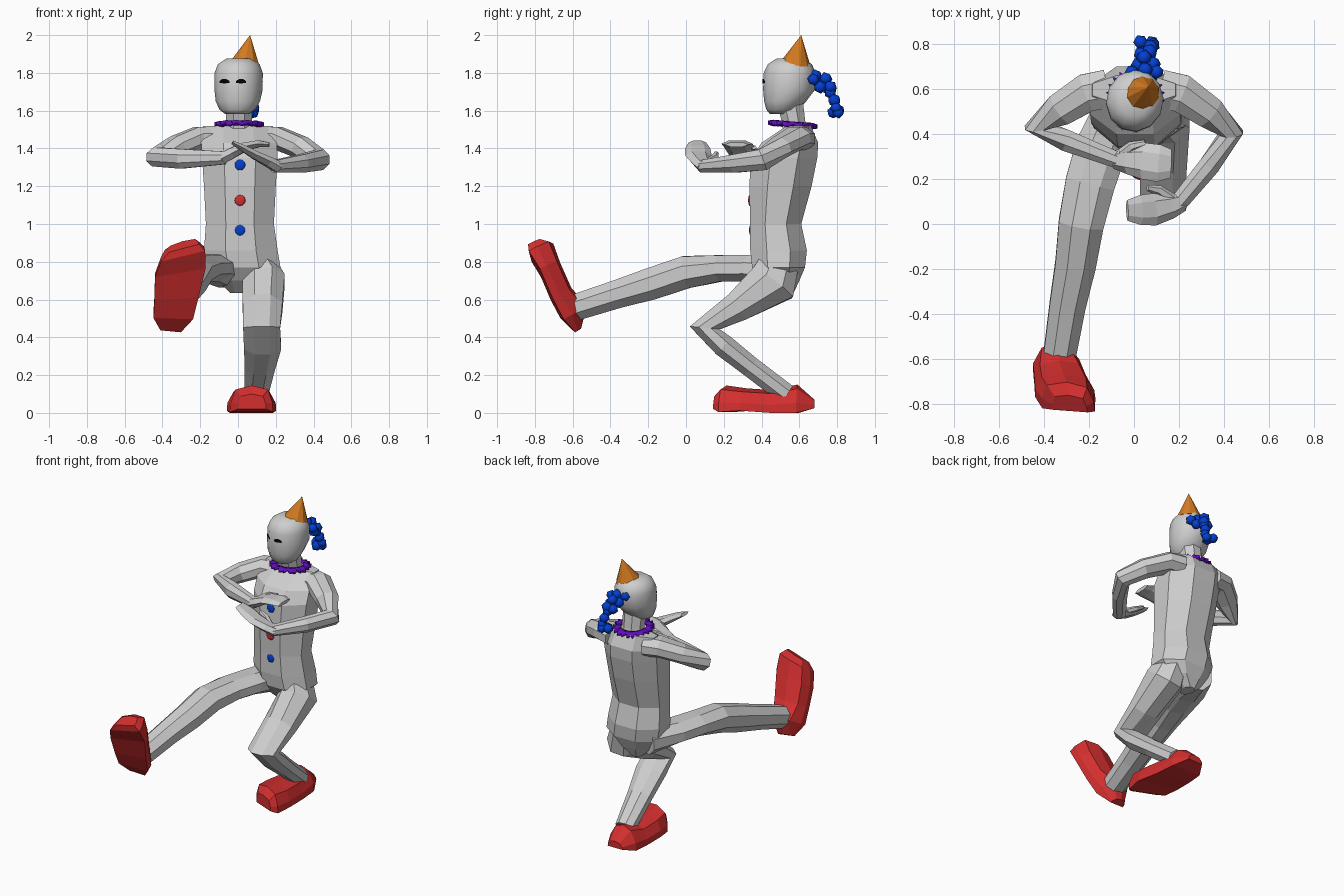
import bpy, bmesh, math, random
from mathutils import Vector, Matrix
from mathutils.bvhtree import BVHTree

if "Cube" in bpy.data.objects:
    bpy.data.objects.remove(bpy.data.objects["Cube"])

random.seed(4)


def material(name, rgb):
    m = bpy.data.materials.new(name)
    m.diffuse_color = (*rgb, 1)
    m.use_nodes = True
    m.node_tree.nodes["Principled BSDF"].inputs["Base Color"].default_value = m.diffuse_color
    return m


GREY = material("pale_grey", (0.62, 0.62, 0.62))
RED = material("red", (0.66, 0.028, 0.028))
BLUE = material("blue", (0.001, 0.05, 0.64))
PURPLE = material("purple", (0.13, 0.004, 0.56))
ORANGE = material("orange", (0.66, 0.20, 0.015))
BLACK = material("black", (0.001, 0.001, 0.001))


def finish(name, bm, mat, smooth=False):
    bmesh.ops.recalc_face_normals(bm, faces=bm.faces)
    for f in bm.faces:
        f.smooth = smooth
    me = bpy.data.meshes.new(name)
    bm.to_mesh(me)
    me.materials.append(mat)
    ob = bpy.data.objects.new(name, me)
    bpy.context.collection.objects.link(ob)
    return ob


def skin(name, rings, mat, closed=False, smooth=False):
    """Bridge rings of points, capping the ends unless the loop is closed."""
    bm = bmesh.new()
    vs = [[bm.verts.new(p) for p in r] for r in rings]
    n = len(vs[0])
    pairs = list(zip(vs, vs[1:])) + ([(vs[-1], vs[0])] if closed else [])
    for a, b in pairs:
        for i in range(n):
            j = (i + 1) % n
            bm.faces.new((a[i], a[j], b[j], b[i]))
    if not closed:
        bm.faces.new(vs[0])
        bm.faces.new(vs[-1])
    return finish(name, bm, mat, smooth)


def circle(n):
    """Unit polygon with flat sides facing the axes, scaled to fill its box."""
    k = 1 / math.cos(math.pi / n)
    return [(k * math.cos((i + .5) * math.tau / n), k * math.sin((i + .5) * math.tau / n))
            for i in range(n)]


def limb(name, stations, ref, mat=GREY, n=8):
    """Tube through (x, y, z, radius along ref, radius across ref)."""
    pts = [Vector(s[:3]) for s in stations]
    rings = []
    for i, s in enumerate(stations):
        t = Vector()
        if i > 0:
            t += (pts[i] - pts[i - 1]).normalized()
        if i < len(pts) - 1:
            t += (pts[i + 1] - pts[i]).normalized()
        t.normalize()
        u = (ref - t * ref.dot(t)).normalized()
        v = t.cross(u)
        rings.append([pts[i] + u * s[3] * a + v * s[4] * b for a, b in circle(n)])
    return skin(name, rings, mat)


def stack(name, sections, n, yaw=0.0, pivot=(0, 0), smooth=False):
    """Upright body from (z, centre x, centre y, half width, half depth)."""
    turn = Matrix.Translation((*pivot, 0)) @ Matrix.Rotation(yaw, 4, 'Z') @ Matrix.Translation((-pivot[0], -pivot[1], 0))
    return skin(name, [[turn @ Vector((cx + rx * a, cy + ry * b, z)) for a, b in circle(n)]
                       for z, cx, cy, rx, ry in sections], GREY, smooth=smooth)


X, Z = Vector((1, 0, 0)), Vector((0, 0, 1))

# Torso and neck
stack("torso", [(.635, .0, .52, .04, .05), (.70, .02, .50, .13, .10), (.77, .03, .49, .195, .14),
                (.86, .015, .49, .195, .15), (1.0, .01, .475, .18, .135), (1.2, .01, .50, .19, .165),
                (1.35, .01, .52, .20, .175), (1.43, .005, .55, .20, .15), (1.52, 0, .597, .185, .063)], 8)
stack("neck", [(1.48, .005, .58, .075, .065), (1.54, .005, .57, .068, .062), (1.64, .005, .55, .07, .07)], 8)

# Head, turned slightly to one side
head = stack("head", [(1.583, .005, .50, .062, .055), (1.605, .005, .51, .092, .082), (1.65, .005, .525, .114, .108),
                      (1.71, .005, .545, .123, .133), (1.80, .005, .548, .123, .133), (1.845, .005, .55, .107, .114),
                      (1.875, .005, .55, .065, .07)], 12, math.radians(-11), (.005, .555), True)

# Eyes: curved dark plates wrapped onto the face
hb = bmesh.new()
hb.from_mesh(head.data)
face_tree = BVHTree.FromBMesh(hb)
for name, ex in (("eye_right", -.072), ("eye_left", .016)):
    bm = bmesh.new()
    rows = []
    for i in range(9):
        u = i / 4 - 1
        mid, half = 1.757 - .006 * u * u, .005 + .007 * (1 - u * u)
        row = []
        for z in (mid - half, mid + half):
            hit = face_tree.ray_cast(Vector((ex + .027 * u, 0, z)), Vector((0, 1, 0)))[0]
            row.append(bm.verts.new(hit + Vector((0, -.005, 0))))
        rows.append(row)
    for a, b in zip(rows, rows[1:]):
        bm.faces.new((a[0], b[0], b[1], a[1]))
    finish(name, bm, BLACK)
hb.free()

# Pointed hat, tilted back and sideways
base, tip = Vector((.038, .582, 1.852)), Vector((.064, .61, 2.0))
axis = tip - base
bm = bmesh.new()
bmesh.ops.create_cone(bm, cap_ends=True, segments=10, radius1=.078, radius2=0, depth=axis.length,
                      matrix=Matrix.Translation((base + tip) / 2) @ Z.rotation_difference(axis).to_matrix().to_4x4())
finish("hat", bm, ORANGE)

# Ponytail of small round tufts
bm = bmesh.new()
for x, y, z, r in [(-.01, .675, 1.785, .032), (.05, .685, 1.785, .036), (.10, .675, 1.765, .034), (.02, .705, 1.745, .036),
                   (.085, .71, 1.725, .036), (.045, .74, 1.77, .036), (.07, .765, 1.725, .036), (.03, .755, 1.715, .034),
                   (.065, .765, 1.695, .034), (.075, .785, 1.655, .036), (.085, .795, 1.615, .032), (.055, .78, 1.592, .035),
                   (.03, .808, 1.60, .034), (.08, .805, 1.59, .033)]:
    bmesh.ops.create_icosphere(bm, subdivisions=1, radius=r,
                               matrix=Matrix.Translation((x, y, z)) @ Matrix.Rotation(random.uniform(0, 3), 4, (1, 1, .4)))
finish("ponytail", bm, BLUE, True)

# Ruffled collar, lower at the back, with pointed frills
rings = []
for i in range(44):
    a, s = i * math.tau / 44, (1 if i % 2 else -1)
    ring = []
    for r, h in ((.084, -.012), (.118 + .014 * s, -.012), (.118 + .014 * s, .009), (.084, .014)):
        y = r * math.sin(a)
        wave = .007 * math.cos(i * math.pi / 2) * (r > .09)
        ring.append((.006 + r * math.cos(a), .565 + y, 1.528 - .08 * y + h + wave))
    rings.append(ring)
skin("collar", rings, PURPLE, closed=True, smooth=True)

# Buttons
for i, (z, y, mat) in enumerate([(1.312, .343, BLUE), (1.125, .337, RED), (.967, .342, BLUE)]):
    bm = bmesh.new()
    bmesh.ops.create_uvsphere(bm, u_segments=12, v_segments=6, radius=.029,
                              matrix=Matrix.Translation((.011, y, z)) @ Matrix.Diagonal((1, .28, 1, 1)))
    finish(f"button_{i + 1}", bm, mat, True)

# Arms, bent in front of the chest
limb("arm_right", [(-.12, .60, 1.45, .065, .085), (-.21, .583, 1.455, .06, .085), (-.325, .51, 1.41, .057, .074),
                   (-.43, .435, 1.355, .055, .055), (-.30, .37, 1.345, .052, .048), (-.07, .282, 1.35, .034, .036)], Z)
limb("arm_left", [(.12, .60, 1.45, .065, .085), (.21, .58, 1.455, .06, .085), (.335, .495, 1.405, .057, .072),
                  (.432, .405, 1.34, .058, .052), (.335, .26, 1.32, .048, .047), (.195, .09, 1.305, .033, .04)], Z)

# Flat hands with thumbs
limb("hand_right", [(-.09, .285, 1.345, .03, .035), (-.03, .285, 1.375, .028, .055), (.04, .28, 1.41, .022, .07),
                    (.11, .27, 1.425, .018, .072), (.165, .268, 1.42, .012, .055)], Z, n=6)
limb("thumb_right", [(-.05, .31, 1.375, .018, .025), (-.01, .345, 1.40, .015, .02), (.05, .36, 1.405, .01, .012)], Z, n=6)
limb("hand_left", [(.215, .10, 1.30, .03, .038), (.16, .08, 1.33, .026, .05), (.09, .065, 1.365, .022, .062),
                   (.03, .062, 1.40, .018, .058), (-.03, .06, 1.432, .01, .04)], Z, n=6)
limb("thumb_left", [(.17, .11, 1.325, .018, .022), (.11, .15, 1.35, .015, .02), (.06, .16, 1.375, .01, .012)], Z, n=6)

# Legs: one kicked forward, one bent underneath
limb("leg_right", [(-.07, .54, .755, .09, .09), (-.145, .34, .765, .115, .07), (-.195, .18, .765, .11, .07),
                   (-.235, .0, .745, .10, .086), (-.26, -.18, .685, .09, .085), (-.295, -.36, .63, .08, .075),
                   (-.33, -.58, .56, .072, .07)], X)
limb("leg_left", [(.10, .50, .81, .085, .10), (.135, .46, .69, .113, .13), (.13, .27, .56, .105, .08),
                  (.125, .10, .45, .098, .08), (.13, .20, .355, .098, .06), (.115, .34, .245, .08, .055),
                  (.095, .53, .10, .062, .055)], X)


# Big shoes: stations are (distance from heel, sole z, top z, sole half width, top half width),
# with the toe slanted across the foot
def shoe(name, heel, toe_dir, up):
    f = Vector(toe_dir).normalized()
    u = Vector(up)
    u = (u - f * u.dot(f)).normalized()
    s = u.cross(f)
    rings = []
    for d, z0, z1, w, wt in [(.0, .025, .07, .055, .035), (.09, 0, .15, .105, .06), (.21, 0, .12, .115, .085),
                             (.36, .012, .13, .13, .095), (.465, .005, .145, .112, .085), (.505, .02, .10, .075, .06)]:
        h = z1 - z0
        sec = [(-w, z0), (w, z0), (w * .98, z0 + h * .35), (wt, z0 + h * .85), (0, z1), (-wt, z0 + h * .85),
               (-w * .98, z0 + h * .35)]
        rings.append([Vector(heel) + f * (d + .85 * a * d) + s * a + u * b for a, b in sec])
    skin(name, rings, RED)


shoe("shoe_left", (.068, .68, 0), (.01, -1, 0), (0, 0, 1))
shoe("shoe_right", (-.355, -.615, .42), (.07, -.232, .44), (-.06, .88, .47))
